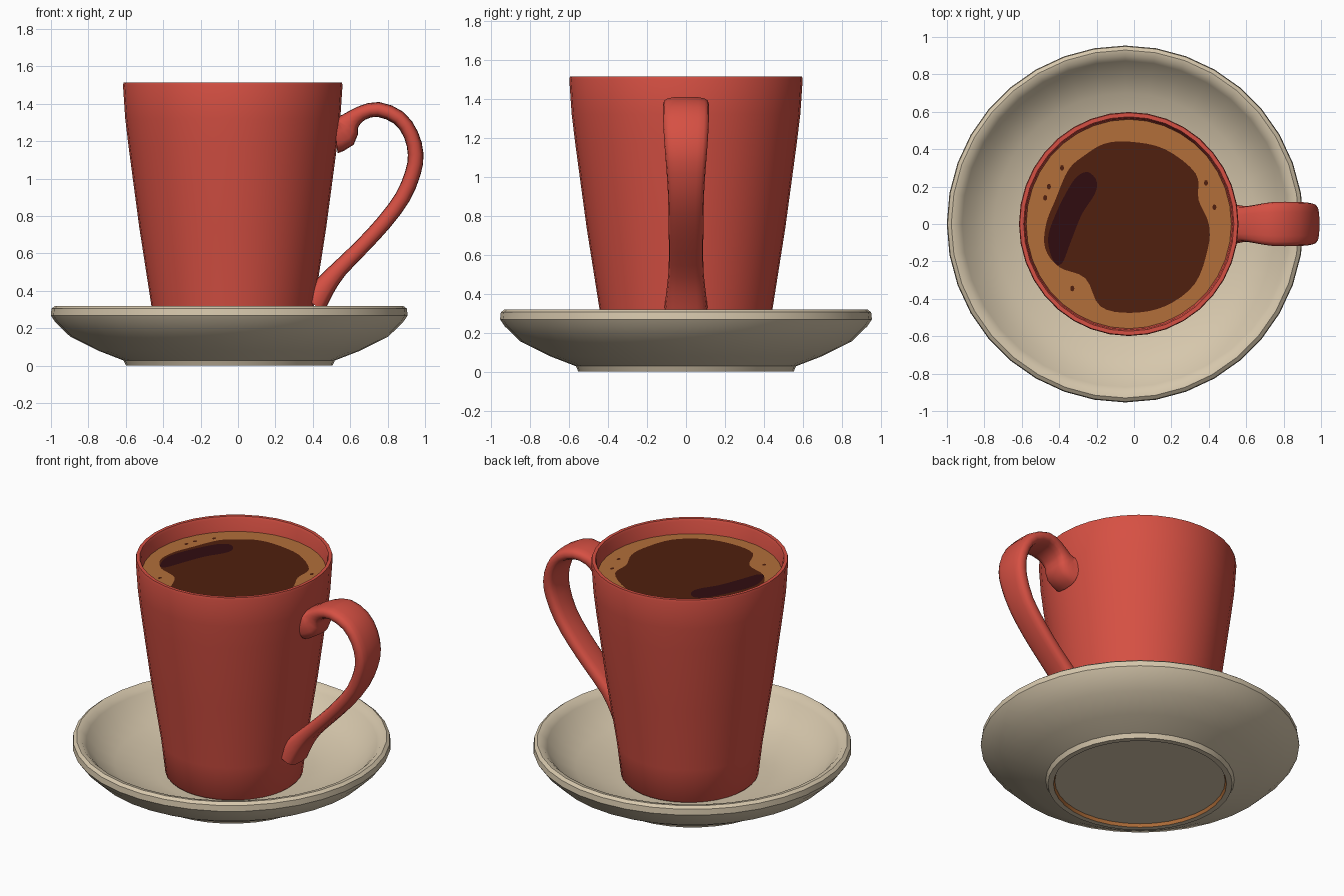
import bpy, bmesh, math
from mathutils import Vector

if "Cube" in bpy.data.objects:
    bpy.data.objects.remove(bpy.data.objects["Cube"])


def material(name, srgb):
    m = bpy.data.materials.new(name)
    lin = [(c / 255 / 12.92) if c < 10 else ((c / 255 + 0.055) / 1.055) ** 2.4 for c in srgb]
    m.diffuse_color = (*lin, 1)
    m.use_nodes = True
    m.node_tree.nodes["Principled BSDF"].inputs["Base Color"].default_value = m.diffuse_color
    return m


RED = material("red glaze", (214, 80, 67))
CREAM = material("cream ceramic", (214, 199, 172))
CREMA = material("crema", (178, 111, 58))
COFFEE = material("dark coffee", (80, 32, 14))
STREAK = material("darkest coffee", (48, 12, 16))


def finish(name, bm, mats, angle=40):
    me = bpy.data.meshes.new(name)
    bm.to_mesh(me)
    bm.free()
    ob = bpy.data.objects.new(name, me)
    bpy.context.collection.objects.link(ob)
    for m in mats:
        me.materials.append(m)
    bpy.ops.object.select_all(action='DESELECT')
    ob.select_set(True)
    bpy.context.view_layer.objects.active = ob
    bpy.ops.object.shade_smooth_by_angle(angle=math.radians(angle))
    return ob


def lathe(profile, cx, segs, sy=1.0):
    """Spin (radius, z) points round a vertical axis; radius 0 closes to a pole."""
    bm = bmesh.new()
    rings = []
    for r, z in profile:
        n = segs if r > 0 else 1
        rings.append([bm.verts.new((cx + r * math.cos(2 * math.pi * i / segs),
                                    sy * r * math.sin(2 * math.pi * i / segs), z)) for i in range(n)])
    for a, b in zip(rings, rings[1:]):
        for i in range(segs):
            j = (i + 1) % segs
            quad = [a[i % len(a)], a[j % len(a)], b[j % len(b)], b[i % len(b)]]
            bm.faces.new(list(dict.fromkeys(quad)))
    bmesh.ops.recalc_face_normals(bm, faces=bm.faces)
    return bm


def spline(pts, closed, steps=4):
    """Catmull-Rom curve through points of any dimension."""
    n = len(pts)
    get = (lambda i: pts[i % n]) if closed else (lambda i: pts[max(0, min(n - 1, i))])
    out = []
    for i in range(n if closed else n - 1):
        for s in range(steps):
            t = s / steps
            out.append([0.5 * (2 * b + (c - a) * t + (2 * a - 5 * b + 4 * c - d) * t * t
                               + (3 * b - a - 3 * c + d) * t ** 3)
                        for a, b, c, d in zip(get(i - 1), get(i), get(i + 1), get(i + 2))])
    if not closed:
        out.append(list(pts[-1]))
    return out


def plates(name, outlines, z, mat):
    bm = bmesh.new()
    for o in outlines:
        f = bm.faces.new([bm.verts.new((x, y, z)) for x, y in o])
        f.normal_update()
        if f.normal.z < 0:
            f.normal_flip()
    return finish(name, bm, [mat])


# Saucer with raised rim and foot ring; inner wall of the foot is bare brown
bm = lathe([(0, .09), (.45, .09), (.56, .105), (.70, .15), (.81, .21), (.872, .285), (.90, .314),
            (.93, .32), (.95, .305), (.954, .268), (.93, .233), (.85, .155), (.70, .08),
            (.565, .028), (.552, 0), (.518, 0), (.51, .02), (0, .02)], -.047, 36)
for f in bm.faces:
    c = f.calc_center_median()
    if .005 < c.z < .015 and math.hypot(c.x + .047, c.y) < .53:
        f.material_index = 1
finish("saucer", bm, [CREAM, CREMA])

# Mug body
bm = lathe([(0, .088), (.395, .088), (.41, .105), (.435, .32), (.50, .74), (.557, 1.17), (.575, 1.32),
            (.587, 1.50), (.583, 1.515), (.562, 1.515), (.555, 1.50), (.54, 1.32), (.52, 1.15),
            (.40, .32), (.37, .14), (0, .14)], -.028, 36, 1.02)
finish("mug_body", bm, [RED])

# Handle: rounded strap swept along x, z, half width, half thickness
path = spline([(.52, 1.25, .11, .115), (.565, 1.26, .10, .095), (.60, 1.305, .095, .055),
               (.66, 1.35, .105, .04), (.75, 1.37, .118, .04), (.86, 1.325, .118, .04),
               (.925, 1.235, .115, .04), (.950, 1.13, .108, .042), (.935, 1.03, .10, .042),
               (.88, .90, .092, .042), (.78, .765, .09, .042), (.66, .635, .088, .042),
               (.54, .515, .09, .046), (.46, .42, .10, .06), (.40, .33, .11, .075)], False, 2)
bm = bmesh.new()
rings = []
SIDES = 16
for i, (x, z, w, t) in enumerate(path):
    a, b = path[max(0, i - 1)], path[min(len(path) - 1, i + 1)]
    d = Vector((b[0] - a[0], 0, b[1] - a[1])).normalized()
    nrm = Vector((-d.z, 0, d.x))
    ring = []
    for k in range(SIDES):
        ang = 2 * math.pi * k / SIDES
        c, s = math.cos(ang), math.sin(ang)
        u = math.copysign(abs(c) ** .65, c) * w
        v = math.copysign(abs(s) ** .65, s) * t
        ring.append(bm.verts.new(Vector((x, u, z)) + nrm * v))
    rings.append(ring)
for a, b in zip(rings, rings[1:]):
    for k in range(SIDES):
        j = (k + 1) % SIDES
        bm.faces.new((a[k], a[j], b[j], b[k]))
bm.faces.new(rings[0])
bm.faces.new(rings[-1])
bmesh.ops.recalc_face_normals(bm, faces=bm.faces)
finish("mug_handle", bm, [RED], 60)


# Coffee surface: crema disc, dark pool, darkest streak and small bubbles
def circle(cx, cy, r, n, sy=1.0):
    return [(cx + r * math.cos(2 * math.pi * i / n), cy + sy * r * math.sin(2 * math.pi * i / n))
            for i in range(n)]


plates("crema_surface", [circle(-.028, 0, .552, 36, 1.02)], 1.42, CREMA)
pool = [(-.02, .44), (.165, .40), (.33, .27), (.345, .13), (.40, 0), (.395, -.13), (.325, -.32),
        (.165, -.44), (-.02, -.475), (-.18, -.44), (-.26, -.29), (-.40, -.23), (-.475, -.13),
        (-.47, 0), (-.42, .13), (-.35, .29), (-.26, .37), (-.155, .43)]
plates("coffee_pool", [spline(pool, True)], 1.423, COFFEE)
streak = [(-.245, .277), (-.20, .23), (-.21, .16), (-.28, .05), (-.34, -.10), (-.385, -.21),
          (-.43, -.20), (-.46, -.08), (-.42, .05), (-.35, .19), (-.30, .257)]
plates("coffee_streak", [spline(streak, True)], 1.426, STREAK)
bubbles = [(-.385, .30), (-.455, .20), (-.475, .14), (.385, .22), (.43, .09), (-.33, -.345)]
plates("coffee_bubbles", [circle(x, y, .011, 8, 1.4) for x, y in bubbles], 1.423, COFFEE)
